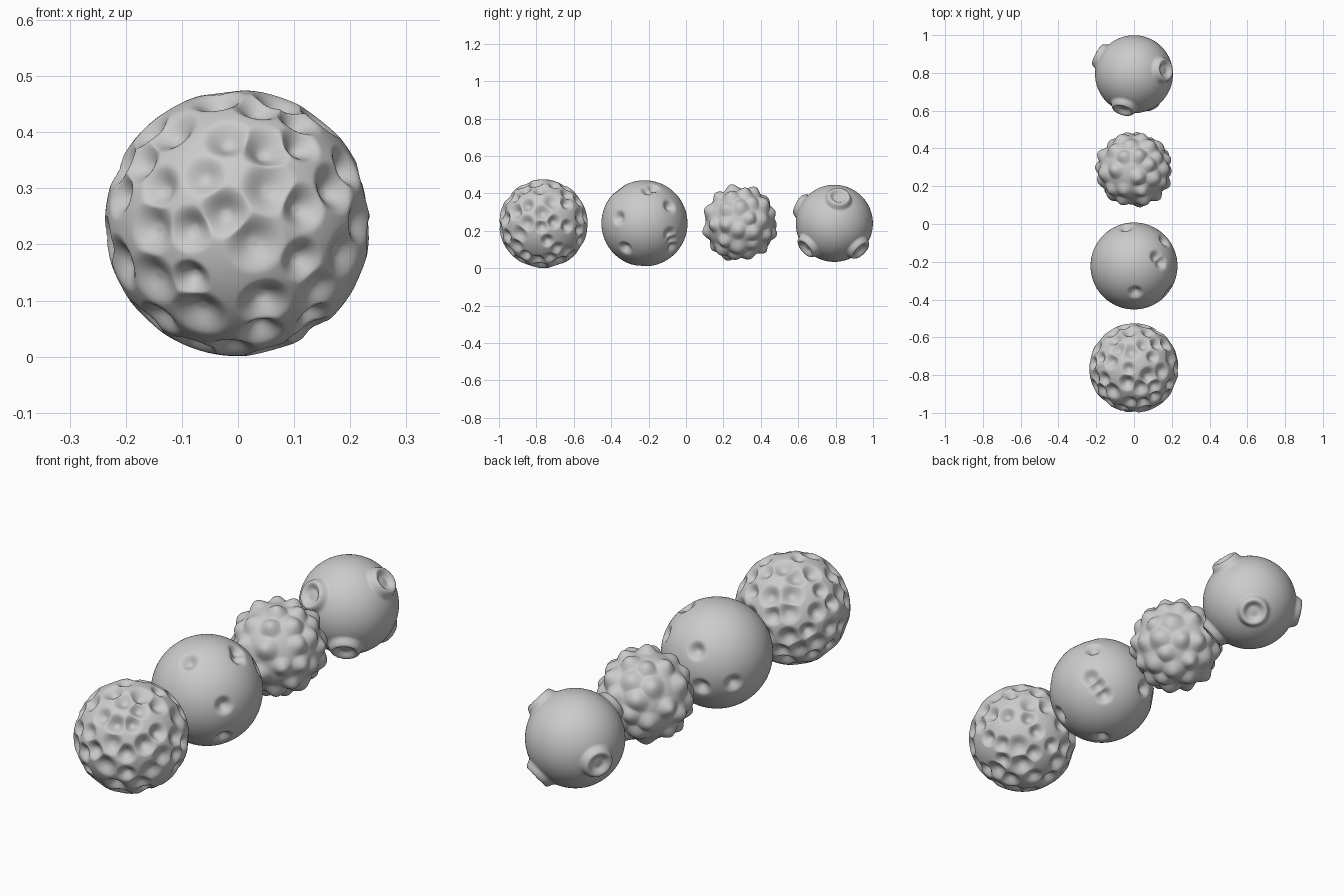
import bpy, random
from math import acos
from mathutils import Vector

if "Cube" in bpy.data.objects:
    bpy.data.objects.remove(bpy.data.objects["Cube"])

random.seed(11)


def smooth(a, b, t):
    t = max(0.0, min(1.0, (t - a) / (b - a)))
    return t * t * (3 - 2 * t)


# radial profiles, t = 0 at the feature centre, 1 at its edge
def dent(t):
    return -(1 - smooth(0.1, 1.0, t))


def bump(t):
    return 1 - smooth(0.0, 1.0, t)


def crater_mound(t):
    rim = 1 - smooth(0.62, 1.0, t)
    floor = 1 - smooth(0.3, 0.62, t)
    return rim - 0.95 * floor


def scatter(count, gap, taken=()):
    """Fill the sphere with random directions kept apart by a minimum angle."""
    pts = [Vector(p).normalized() for p in taken]
    for _ in range(4000):
        if len(pts) >= count:
            break
        d = Vector([random.gauss(0, 1) for _ in range(3)]).normalized()
        if all(d.angle(p) > gap for p in pts):
            pts.append(d)
    return pts


def planet(name, y, z, radius, level, features, profile):
    """features: (direction, angular radius, height)"""
    bpy.ops.mesh.primitive_ico_sphere_add(subdivisions=level, radius=1)
    ob = bpy.context.object
    ob.name = name
    ob.location = (0, y, z)
    feats = [(Vector(d).normalized(), a, h) for d, a, h in features]
    for v in ob.data.vertices:
        n = v.co.normalized()
        best = 0.0
        for d, a, h in feats:
            c = n.dot(d)
            if c > 0.85:
                t = acos(min(1.0, c)) / a
                if t < 1:
                    k = profile(t) * h
                    if abs(k) > abs(best):
                        best = k
        v.co = n * (radius + best)
    bpy.ops.object.shade_smooth()
    return ob


# densely cratered ball (front)
front = [(-.08, .64), (.24, .27), (-.59, .27), (-.59, -.72), (-.36, -.42),
         (-.1, .08), (.13, -.15), (.2, -.6), (.47, .6), (.73, .27),
         (.81, -.23), (.62, -.5), (-.67, .7)]
seeds = [(x, -max(0.05, 1 - x * x - z * z) ** 0.5, z) for x, z in front]
planet("dense_crater_ball", -0.763, 0.238, 0.237, 7,
       [(d, random.uniform(.17, .25), random.uniform(.02, .034))
        for d in scatter(85, 0.29, seeds)], dent)

# ball with a few dents
dents = [(.52, .2, .83), (.62, .08, .78), (.70, .58, .40), (.79, -.60, .13),
         (.68, -.45, -.58), (.03, -.61, .79), (-.18, .89, .42),
         (-.30, .92, -.25), (-.78, .60, -.17), (-.05, -.06, -.99),
         (.75, .58, -.25), (.63, .64, -.41), (.5, .66, -.57)]
planet("dented_ball", -0.222, 0.24, 0.23, 6,
       [(d, .2, .028) for d in dents], dent)

# knobbly ball
planet("bumpy_ball", 0.287, 0.242, 0.184, 6,
       [(d, random.uniform(.27, .36), random.uniform(.018, .03))
        for d in scatter(52, 0.4)], bump)

# ball with raised crater mounds
mounds = [(.75, .11, .65), (-.26, -.85, .45), (-.87, .47, -.12),
          (.42, .63, -.65), (.4, -.69, -.6)]
planet("mound_ball", 0.793, 0.24, 0.206, 6,
       [(d, .38, .026) for d in mounds], crater_mound)
